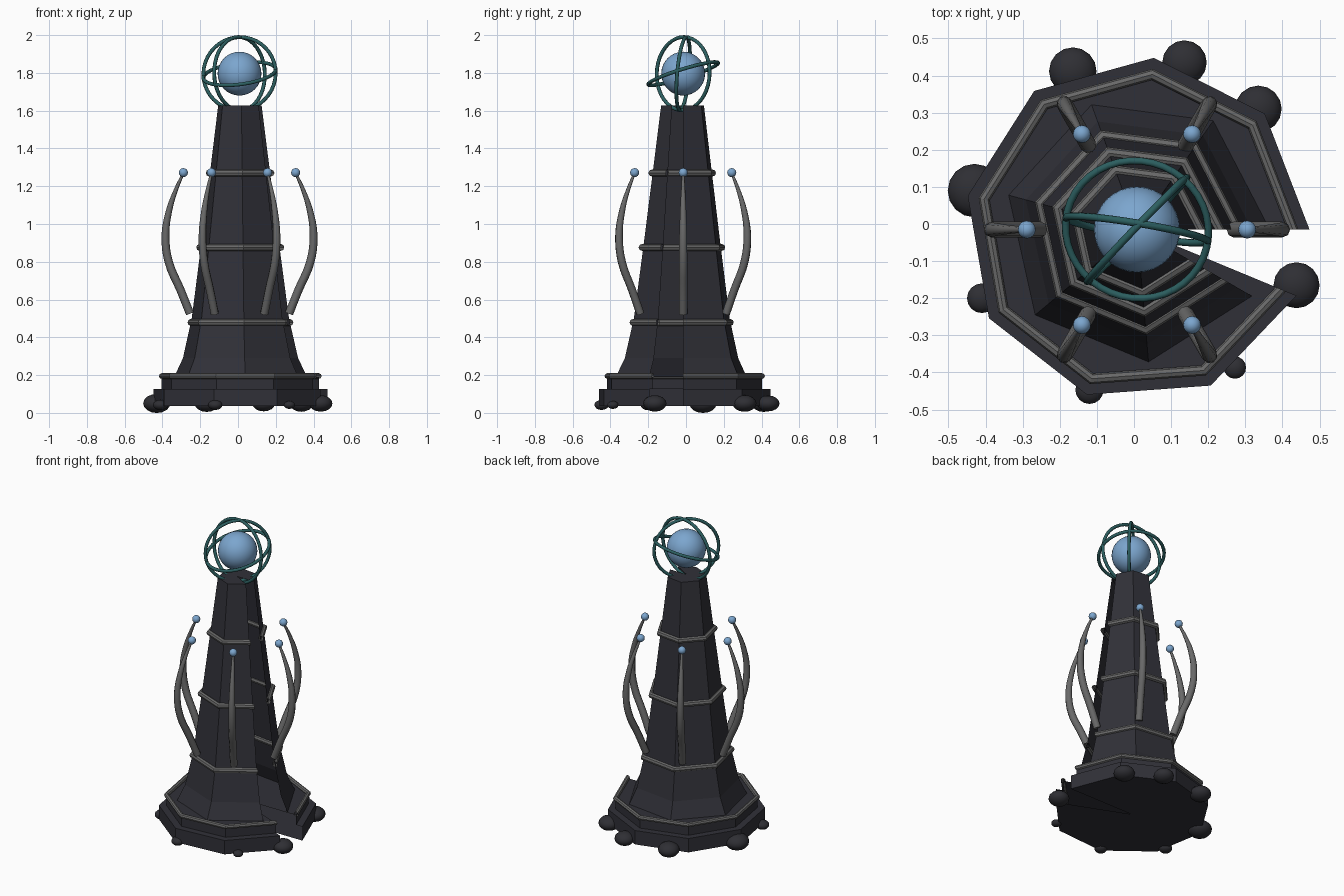
import bpy, bmesh, math
from mathutils import Vector

if "Cube" in bpy.data.objects:
    bpy.data.objects.remove(bpy.data.objects["Cube"])

CX, CY = 0.008, -0.015   # tower axis


def material(name, rgb):
    m = bpy.data.materials.new(name)
    m.diffuse_color = (*rgb, 1)
    m.use_nodes = True
    m.node_tree.nodes["Principled BSDF"].inputs["Base Color"].default_value = m.diffuse_color
    return m


STONE = material("dark stone", (0.030, 0.030, 0.039))
ROCK = material("rock", (0.028, 0.028, 0.034))
IRON = material("grey iron", (0.14, 0.14, 0.14))
TEAL = material("teal metal", (0.025, 0.115, 0.118))
GLOW = material("blue crystal", (0.20, 0.38, 0.62))


def finish(name, bm, mat, loc=(CX, CY, 0), smooth=False):
    me = bpy.data.meshes.new(name)
    bm.to_mesh(me)
    bm.free()
    me.materials.append(mat)
    for p in me.polygons:
        p.use_smooth = smooth
    ob = bpy.data.objects.new(name, me)
    ob.location = loc
    bpy.context.collection.objects.link(ob)
    return ob


def open_lathe(name, profile, sides, mat, closed=False):
    """Turn a profile, stopping half a side short so a slit stays open."""
    step = 2 * math.pi * (1 - 0.5 / sides) / sides
    bm = bmesh.new()
    cols = [[bm.verts.new((r * math.cos(i * step), r * math.sin(i * step), z))
             for r, z in profile] for i in range(sides + 1)]
    n = len(profile)
    for a, b in zip(cols, cols[1:]):
        for j in range(n if closed else n - 1):
            k = (j + 1) % n
            bm.faces.new((a[j], b[j], b[k], a[k]))
    bmesh.ops.remove_doubles(bm, verts=bm.verts, dist=1e-5)
    return finish(name, bm, mat)


def trim(name, r, z, t, sides):
    pts = [(r + t * math.cos(k * math.pi / 4), z + t * math.sin(k * math.pi / 4))
           for k in range(8)]
    return open_lathe(name, pts, sides, IRON, closed=True)


def ball(name, loc, r, mat, flat=1.0, seg=24):
    bm = bmesh.new()
    bmesh.ops.create_uvsphere(bm, u_segments=seg, v_segments=seg // 2, radius=r)
    ob = finish(name, bm, mat, loc, True)
    ob.scale.z = flat
    return ob


# stepped base and flared tower shell, both with a slit on the right
open_lathe("base", [(0, 0.037), (0.465, 0.037), (0.465, 0.127), (0.42, 0.127),
                    (0.42, 0.19), (0, 0.19)], 8, STONE)
open_lathe("tower", [(0.358, 0.19), (0.31, 0.29), (0.262, 0.50), (0.212, 0.876),
                     (0.162, 1.27), (0.117, 1.627), (0, 1.627)], 6, STONE)

# trim bands
trim("base_trim", 0.42, 0.195, 0.015, 8)
for i, (r, z) in enumerate([(0.267, 0.479), (0.219, 0.876), (0.167, 1.27)]):
    trim(f"band_{i}", r, z, 0.018, 6)

# six curved stalks with crystal tips
PATH = [(0.262, 0.525, 1), (0.312, 0.65, 1), (0.375, 0.80, 1), (0.392, 0.94, 0.95),
        (0.373, 1.07, 0.75), (0.337, 1.18, 0.5), (0.297, 1.27, 0.3)]
for i in range(6):
    a = i * math.pi / 3
    cu = bpy.data.curves.new("stalk_curve", "CURVE")
    cu.dimensions = "3D"
    cu.bevel_depth = 0.022
    cu.bevel_resolution = 2
    cu.use_fill_caps = True
    cu.resolution_u = 4
    sp = cu.splines.new("BEZIER")
    sp.bezier_points.add(len(PATH) - 1)
    for p, (r, z, t) in zip(sp.bezier_points, PATH):
        p.co = (r * math.cos(a), r * math.sin(a), z)
        p.radius = t
        p.handle_left_type = p.handle_right_type = "AUTO"
    cu.materials.append(IRON)
    ob = bpy.data.objects.new(f"stalk_{i}", cu)
    ob.location = (CX, CY, 0)
    bpy.context.collection.objects.link(ob)
    ball(f"stalk_tip_{i}", (CX + 0.297 * math.cos(a), CY + 0.297 * math.sin(a), 1.272),
         0.024, GLOW, seg=16)

# crystal orb in three hoops
ORB = (CX, CY, 1.796)
ball("orb", ORB, 0.116, GLOW, seg=32)
for i, n in enumerate([(-0.13, -0.31, 1), (-0.165, -0.985, 0.089), (0.72, -0.69, 0.03)]):
    bpy.ops.mesh.primitive_torus_add(major_segments=40, minor_segments=8,
                                     major_radius=0.194, minor_radius=0.010, location=ORB)
    ob = bpy.context.object
    ob.name = f"hoop_{i}"
    ob.rotation_euler = Vector(n).to_track_quat("Z", "Y").to_euler()
    ob.data.materials.append(TEAL)
    bpy.ops.object.shade_smooth()

# boulders around the foot
ROCKS = [(-0.165, 0.412, 0.064), (0.136, 0.435, 0.060), (0.335, 0.310, 0.063),
         (-0.430, 0.090, 0.072), (-0.410, -0.200, 0.040), (0.438, -0.165, 0.062),
         (0.272, -0.387, 0.030), (-0.120, -0.447, 0.038)]
for i, (x, y, r) in enumerate(ROCKS):
    ball(f"boulder_{i}", (x, y, 0.05 if r > 0.05 else 0.042), r, ROCK, 0.7, 16)
